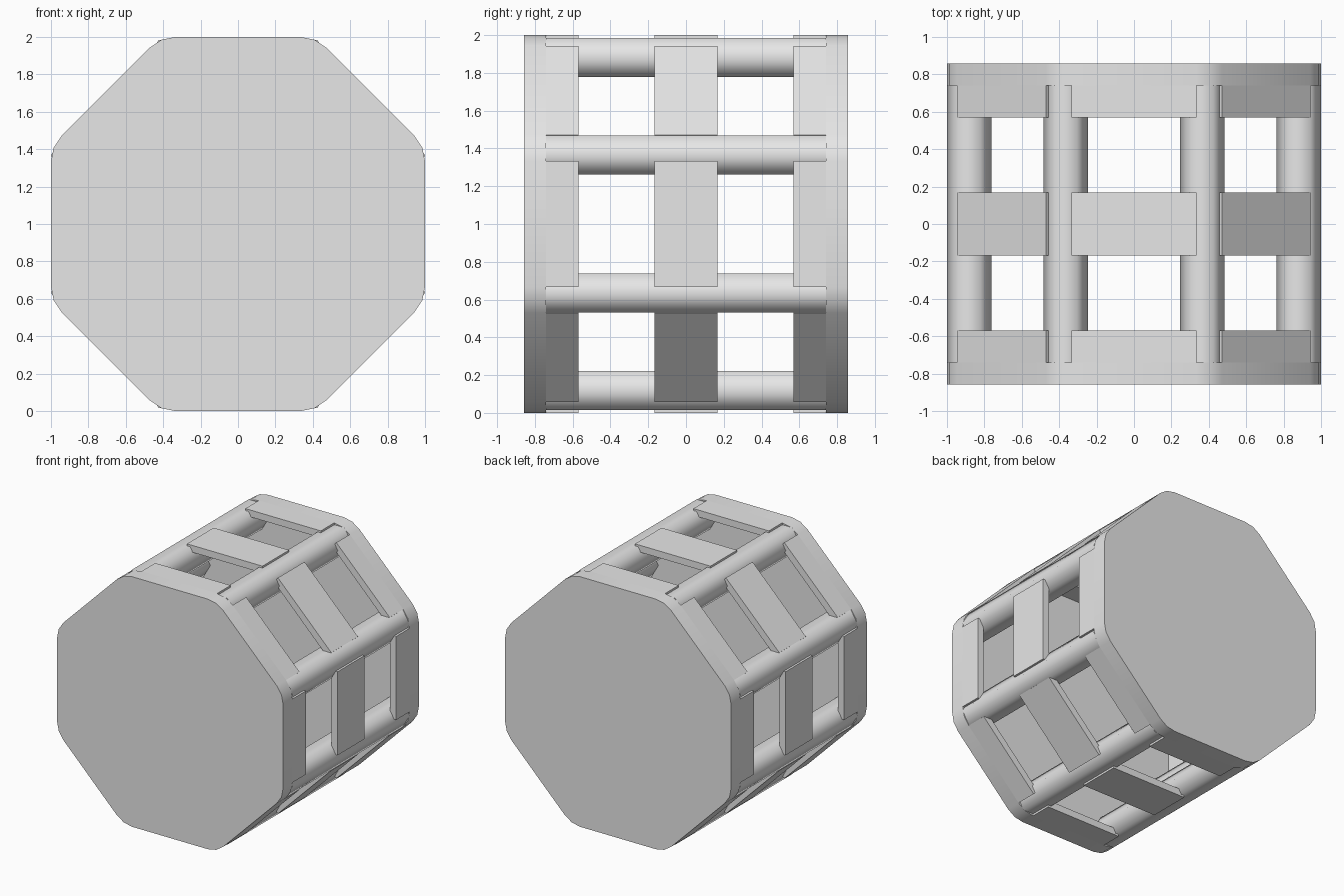
import bpy
from math import sin, cos, pi, radians

if "Cube" in bpy.data.objects:
    bpy.data.objects.remove(bpy.data.objects["Cube"])

GREY = bpy.data.materials.new("plain grey")
GREY.diffuse_color = (0.8, 0.8, 0.8, 1)
GREY.use_nodes = True
GREY.node_tree.nodes["Principled BSDF"].inputs["Base Color"].default_value = GREY.diffuse_color
CZ = 1.0                       # height of the drum axis


def prism(name, profile, y0, y1, smooth):
    """Extrude an x-z profile (relative to the axis) along y."""
    n = len(profile)
    verts = [(x, y, z + CZ) for y in (y0, y1) for x, z in profile]
    faces = [tuple(range(n)), tuple(range(2 * n - 1, n - 1, -1))]
    faces += [(i, i + n, (i + 1) % n + n, (i + 1) % n) for i in range(n)]
    mesh = bpy.data.meshes.new(name)
    mesh.from_pydata(verts, [], faces)
    mesh.materials.append(GREY)
    for p in mesh.polygons:
        p.use_smooth = smooth and p.index > 1
    obj = bpy.data.objects.new(name, mesh)
    bpy.context.collection.objects.link(obj)
    return obj


def turn(x, z, a):
    return (x * cos(a) - z * sin(a), x * sin(a) + z * cos(a))


# counter-clockwise octagon with rounded corners
R = 0.193
D = (1 - R) / cos(pi / 8)
octagon = []
for k in range(8):
    a = pi / 8 + k * pi / 4
    for d in (-pi / 8, 0, pi / 8):
        octagon.append((D * cos(a) + R * cos(a + d), D * sin(a) + R * sin(a + d)))

# solid end plates
prism("front_end_plate", octagon, -0.858, -0.74, True)
prism("back_end_plate", octagon, 0.74, 0.858, True)

# six-sided smooth bars along the corners
for k in range(8):
    a = pi / 8 + k * pi / 4
    cx, cz = 0.954 * cos(a), 0.954 * sin(a)
    hexagon = [(cx + 0.119 * cos(radians(60 * i)), cz + 0.119 * sin(radians(60 * i)))
               for i in range(6)]
    prism(f"corner_bar_{k + 1}", hexagon, -0.74, 0.74, True)

# three slats on each of the eight sides
H, T = 0.334, 0.055
for k in range(8):
    a = k * pi / 4
    box = [turn(x, z, a) for x, z in ((-H, 1 - T), (H, 1 - T), (H, 1), (-H, 1))]
    for label, y0, y1 in (("front", -0.74, -0.57), ("middle", -0.168, 0.168),
                          ("back", 0.57, 0.74)):
        prism(f"{label}_slat_{k + 1}", box, y0, y1, False)
